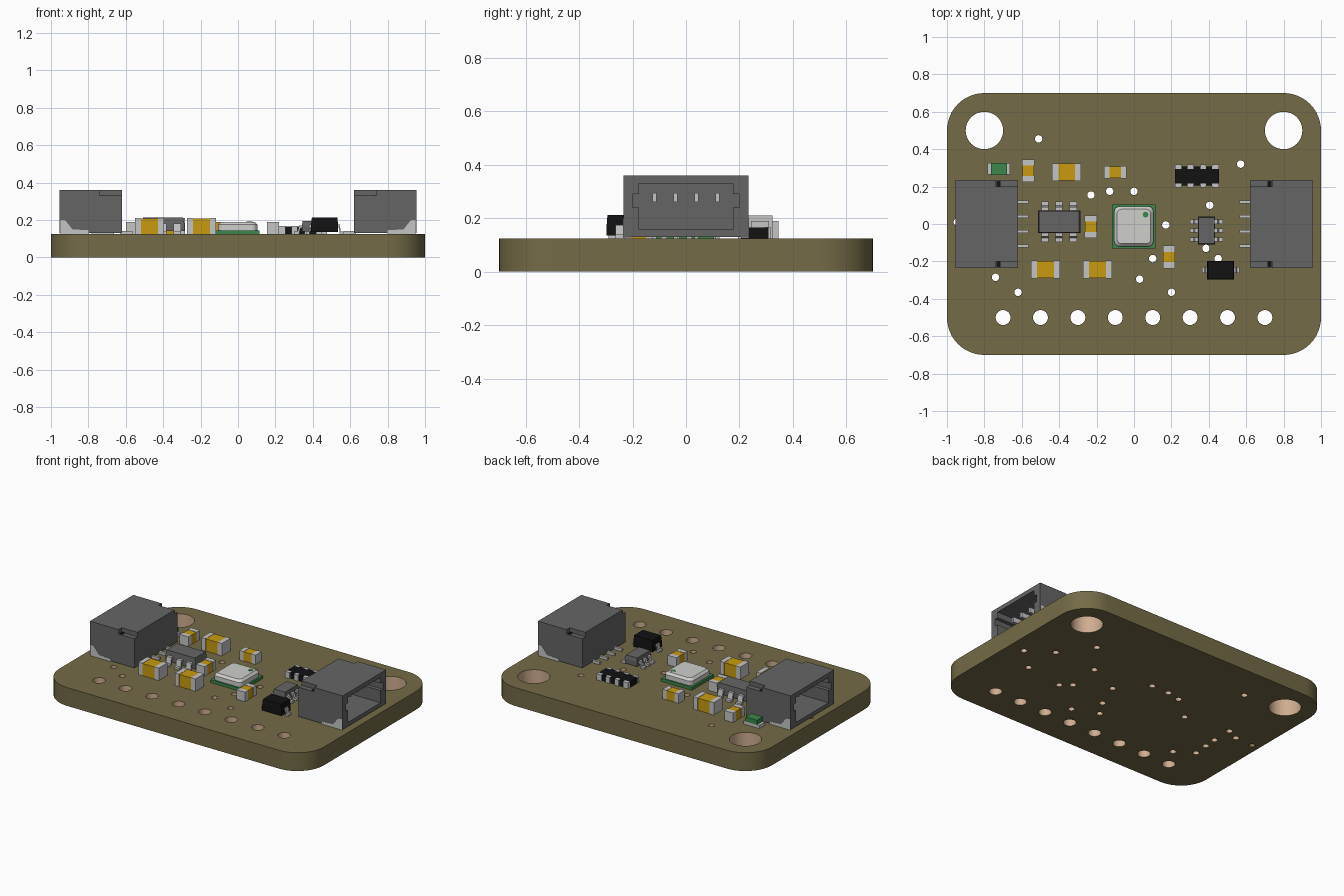
import bpy, bmesh, math
from mathutils import Matrix, Vector

if "Cube" in bpy.data.objects:
    bpy.data.objects.remove(bpy.data.objects["Cube"])

T = 0.125  # board top


def material(name, r, g, b):
    m = bpy.data.materials.new(name)
    m.diffuse_color = (r, g, b, 1)
    m.use_nodes = True
    m.node_tree.nodes["Principled BSDF"].inputs["Base Color"].default_value = m.diffuse_color
    return m


OLIVE = material("olive board", 0.175, 0.147, 0.063)
COPPER = material("copper tan", 0.62, 0.42, 0.28)
GREY = material("dark grey plastic", 0.13, 0.13, 0.13)
LIGHT = material("light grey metal", 0.56, 0.56, 0.56)
LID = material("pale grey lid", 0.62, 0.62, 0.60)
YELLOW = material("amber ceramic", 0.58, 0.33, 0.005)
BLACK = material("black", 0.006, 0.006, 0.007)
GREEN = material("green", 0.045, 0.24, 0.07)


def finish(name, bm, *mats):
    bmesh.ops.recalc_face_normals(bm, faces=bm.faces)
    me = bpy.data.meshes.new(name)
    bm.to_mesh(me)
    bm.free()
    for m in mats:
        me.materials.append(m)
    ob = bpy.data.objects.new(name, me)
    bpy.context.collection.objects.link(ob)
    return ob


def box(name, xs, ys, zs, mat):
    bm = bmesh.new()
    bmesh.ops.create_cube(bm, size=1)
    for v in bm.verts:
        v.co = [min(r) + (c + 0.5) * abs(r[1] - r[0]) for c, r in zip(v.co, (xs, ys, zs))]
    return finish(name, bm, mat)


def plate(name, loops, h, mtx, *mats, taper=1.0):
    """Extruded outline; loops after the first are holes."""
    bm = bmesh.new()
    for pts in loops:
        vs = [bm.verts.new((p[0], p[1], 0)) for p in pts]
        for i, v in enumerate(vs):
            bm.edges.new((vs[i - 1], v))
    bmesh.ops.triangle_fill(bm, use_beauty=True, edges=bm.edges[:], normal=(0, 0, 1))
    ext = bmesh.ops.extrude_face_region(bm, geom=bm.faces[:], use_keep_orig=True)
    for v in [g for g in ext["geom"] if isinstance(g, bmesh.types.BMVert)]:
        v.co = (v.co.x * taper, v.co.y * taper, h)
    bm.transform(mtx)
    return finish(name, bm, *mats)


def circle(x, y, r, n):
    return [(x + r * math.cos(2 * math.pi * i / n), y + r * math.sin(2 * math.pi * i / n)) for i in range(n)]


def rounded(w, d, r, n):
    pts = []
    for k, (sx, sy) in enumerate(((1, 1), (-1, 1), (-1, -1), (1, -1))):
        for i in range(n + 1):
            a = math.pi / 2 * (k + i / n)
            pts.append((sx * (w / 2 - r) + r * math.cos(a), sy * (d / 2 - r) + r * math.sin(a)))
    return pts


def rect(w, d):
    return [(-w / 2, -d / 2), (w / 2, -d / 2), (w / 2, d / 2), (-w / 2, d / 2)]


def at(x, y, z):
    return Matrix.Translation((x, y, z))


def axes(a, b, c, origin):
    """Matrix sending local x, y, z to the directions a, b, c."""
    m = Matrix((a, b, c)).transposed().to_4x4()
    m.translation = Vector(origin)
    return m


# circuit board with mounting holes, header holes and vias
vias = [(-.51, .455), (-.23, .155), (-.13, .175), (0, .175), (.17, -.005), (.10, -.185),
        (.03, -.295), (.2, -.365), (-.74, -.285), (-.62, -.365), (.405, .10), (.385, -.13),
        (.45, -.185), (.57, .32), (.89, 0), (.735, -.14), (.725, .11), (-.40, .01),
        (-.725, .055), (-.81, .015), (-.725, -.09), (-.73, -.18), (-.945, .01)]
loops = [rounded(2, 1.4, .2, 12)]
loops += [circle(s * .8, .5, .1, 40) for s in (-1, 1)]
loops += [circle(-.7 + .2 * i, -.5, .04, 24) for i in range(8)]
loops += [circle(x, y, .02, 16) for x, y in vias]
board = plate("circuit_board", loops, T, Matrix(), OLIVE, COPPER)
for f in board.data.polygons:  # hole walls are copper
    if abs(f.normal.z) < .5 and abs(f.center.x) < .905 and abs(f.center.y) < .605:
        f.material_index = 1
bpy.context.view_layer.objects.active = board
board.select_set(True)
bpy.ops.object.shade_smooth_by_angle(angle=math.radians(35))
board.select_set(False)

# side connectors, opening outward
shell = [(-.234, .13), (.234, .13), (.234, .36), (-.234, .36)]
half = [(.175, .157), (.175, .24), (.2, .24), (.2, .29), (.175, .29), (.175, .33)]
opening = half + [(-y, z) for y, z in reversed(half)]
back = [(-.234, .13), (.234, .13), (.234, .33), (.2, .33), (.2, .36), (-.2, .36), (-.2, .33), (-.234, .33)]
tab = [(.95, .126), (.95, .20), (.925, .20), (.885, .15), (.80, .145), (.80, .126)]
for s, side in ((-1, "left"), (1, "right")):
    def out(x):
        return axes((0, 1, 0), (0, 0, 1), (s, 0, 0), (s * x, 0, 0))
    plate(side + "_connector_shell", [shell, opening], .215, out(.74), GREY)
    plate(side + "_connector_back", [back], .12, out(.62), GREY)
    for e in (-1, 1):
        plate(side + "_connector_tab", [tab], .03,
              axes((s, 0, 0), (0, 0, 1), (0, e, 0), (0, e * .206, 0)), LIGHT)
        box(side + "_latch_slot", (s * .715, s * .735), (e * .2, e * .23), (.329, .333), BLACK)
    for y in (-.118, -.039, .039, .118):
        box(side + "_contact_pin", (s * .73, s * .88), (y - .008, y + .008), (.26, .295), LIGHT)
        box(side + "_contact_foot", (s * .565, s * .63), (y - .008, y + .008), (T, .142), LIGHT)


# two-terminal parts with end caps
def passive(name, x, y, length, width, core, h, mat, turned=False, core_h=None):
    def block(part, a0, a1, inset, top, m):
        along, across = (a0, a1), (-width / 2 + inset, width / 2 - inset)
        xs, ys = (across, along) if turned else (along, across)
        box(name + part, (x + xs[0], x + xs[1]), (y + ys[0], y + ys[1]), (T, T + top), m)
    block("_body", -core / 2, core / 2, .002, core_h or h - .002, mat)
    block("_cap", -length / 2, -core / 2, 0, h, LIGHT)
    block("_cap", core / 2, length / 2, 0, h, LIGHT)


for x, y in ((-.36, .277), (-.473, -.243), (-.196, -.243)):
    passive("large_capacitor", x, y, .155, .095, .09, .085, YELLOW)
passive("small_capacitor", -.10, .277, .122, .066, .06, .065, YELLOW)
for x, y in ((-.565, .285), (-.232, -.015), (.187, -.177)):
    passive("small_capacitor", x, y, .122, .066, .055, .065, YELLOW, turned=True)

# indicator light
box("indicator_base", (-.782, -.662), (.265, .325), (T, .147), LIGHT)
box("indicator_lens", (-.765, -.68), (.263, .327), (.147, .178), GREEN)

# resistor array
box("resistor_array", (.218, .455), (.205, .308), (T, .165), BLACK)
for dx, w in ((-.1, .036), (-.034, .03), (.034, .03), (.1, .036)):
    for e in (-1, 1):
        x, y = .336 + dx, .256 + e * .05
        box("array_terminal", (x - w / 2, x + w / 2), (y - .011, y + .011), (T, .167), LIGHT)


# gull-wing lead: rises from the board towards a chip body
def lead(name, x, y, direction, reach, w, top):
    d = Vector(direction)
    side = Vector((-d.y, d.x, 0))
    t = .014
    pts = [(0, top), (reach * .45, top), (reach * .6, T + t), (reach, T + t), (reach, T),
           (reach * .45, T), (reach * .3, top - t), (0, top - t)]
    plate(name, [pts], w, axes(d, (0, 0, 1), side, Vector((x, y, 0)) - side * w / 2), LIGHT)


def chip(name, x, y, w, d, z0, z1, mat):
    mid = (z0 + z1) / 2
    plate(name + "_lower", [rect(w, d)], mid - z0, at(x, y, z0), mat)
    plate(name + "_upper", [rect(w, d)], z1 - mid, at(x, y, mid), mat, taper=.94)


# regulator with leads at front and back
chip("regulator", -.4, .012, .228, .122, .14, .212, GREY)
for dx in (-.075, 0, .075):
    for e in (-1, 1):
        lead("regulator_lead", -.4 + dx, .012 + e * .055, (0, e, 0), .052, .038, .18)

# small transistor pair with leads left and right
chip("transistor", .387, -.035, .09, .148, .138, .195, GREY)
for dy in (-.047, 0, .047):
    for e in (-1, 1):
        lead("transistor_lead", .387 + e * .038, -.035 + dy, (e, 0, 0), .05, .022, .17)

# black diode
chip("diode", .463, -.247, .145, .1, .135, .212, BLACK)
for e in (-1, 1):
    lead("diode_lead", .463 + e * .066, -.247, (e, 0, 0), .034, .032, .175)

# sensor: green base, rounded lid, marker dot
box("sensor_base", (-.118, .115), (-.13, .105), (T, .145), GREEN)
plate("sensor_lid_wall", [rounded(.21, .215, .03, 5)], .03, at(-.001, -.013, .145), LID)
plate("sensor_lid_top", [rounded(.21, .215, .03, 5)], .015, at(-.001, -.013, .175), LID, taper=.86)
plate("sensor_marker", [circle(0, 0, .016, 8)], .002, at(.062, .05, .1895), GREEN)
